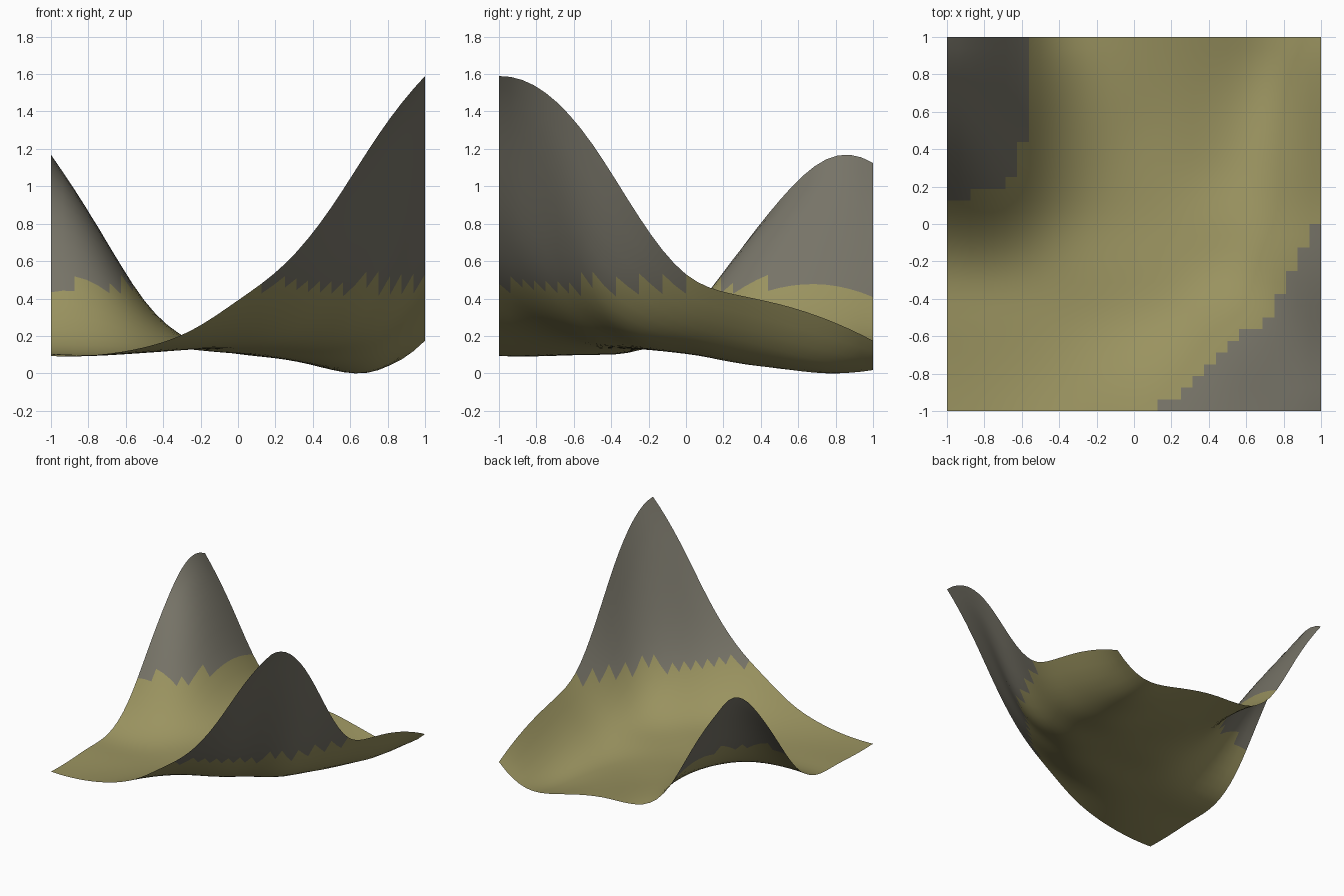
import bpy, bmesh, math

if "Cube" in bpy.data.objects:
    bpy.data.objects.remove(bpy.data.objects["Cube"])

N = 32             # faces along each side
ROCK_LINE = 0.472  # height where rock begins

# Control heights every 0.25 units: rows run front to back, columns left to right
HEIGHTS = [
    [.10, .105, .145, .235, .396, .59, .895, 1.28, 1.595],
    [.10, .10, .12, .17, .25, .355, .57, .985, 1.505],
    [.11, .105, .115, .135, .16, .20, .315, .55, 1.23],
    [.13, .13, .13, .135, .135, .14, .17, .335, .84],
    [.29, .285, .20, .135, .115, .11, .12, .215, .535],
    [.61, .54, .31, .16, .11, .085, .065, .145, .43],
    [.93, .73, .38, .18, .11, .08, .035, .08, .375],
    [1.15, .79, .39, .18, .125, .09, .025, .03, .295],
    [1.13, .745, .325, .165, .145, .11, .05, .03, .18],
]


def spline(p, t):
    """Smooth cubic curve through evenly spaced values, t in 0..1, parabolic at both ends."""
    n = len(p) - 1
    c, d = [0.0] * (n + 1), [0.0] * (n + 1)
    for i in range(1, n):
        w = (5 if i in (1, n - 1) else 4) - c[i - 1]
        c[i] = 1 / w
        d[i] = (6 * (p[i - 1] - 2 * p[i] + p[i + 1]) - d[i - 1]) / w
    m = [0.0] * (n + 1)
    for i in range(n - 1, 0, -1):
        m[i] = d[i] - c[i] * m[i + 1]
    m[0], m[n] = m[1], m[n - 1]
    i = min(int(t * n), n - 1)
    b = t * n - i
    a = 1 - b
    return a * p[i] + b * p[i + 1] + ((a**3 - a) * m[i] + (b**3 - b) * m[i + 1]) / 6


def material(name, rgb):
    mat = bpy.data.materials.new(name)
    mat.diffuse_color = (*rgb, 1)
    mat.use_nodes = True
    mat.node_tree.nodes["Principled BSDF"].inputs["Base Color"].default_value = mat.diffuse_color
    return mat


# Square sheet shaped into two corner peaks and a valley
mesh = bpy.data.meshes.new("terrain")
bm = bmesh.new()
bmesh.ops.create_grid(bm, x_segments=N, y_segments=N, size=1)
for v in bm.verts:
    u, w = (v.co.x + 1) / 2, (v.co.y + 1) / 2
    v.co.z = spline([spline(row, u) for row in HEIGHTS], w)
low = min(v.co.z for v in bm.verts)
for v in bm.verts:
    v.co.z -= low

# Grass below the line, rock above it
for f in bm.faces:
    f.smooth = True
    f.material_index = int(f.calc_center_median().z > ROCK_LINE)
bm.to_mesh(mesh)
bm.free()

mesh.materials.append(material("olive grass", (.325, .293, .117)))
mesh.materials.append(material("grey rock", (.185, .175, .138)))
terrain = bpy.data.objects.new("terrain", mesh)
bpy.context.collection.objects.link(terrain)
